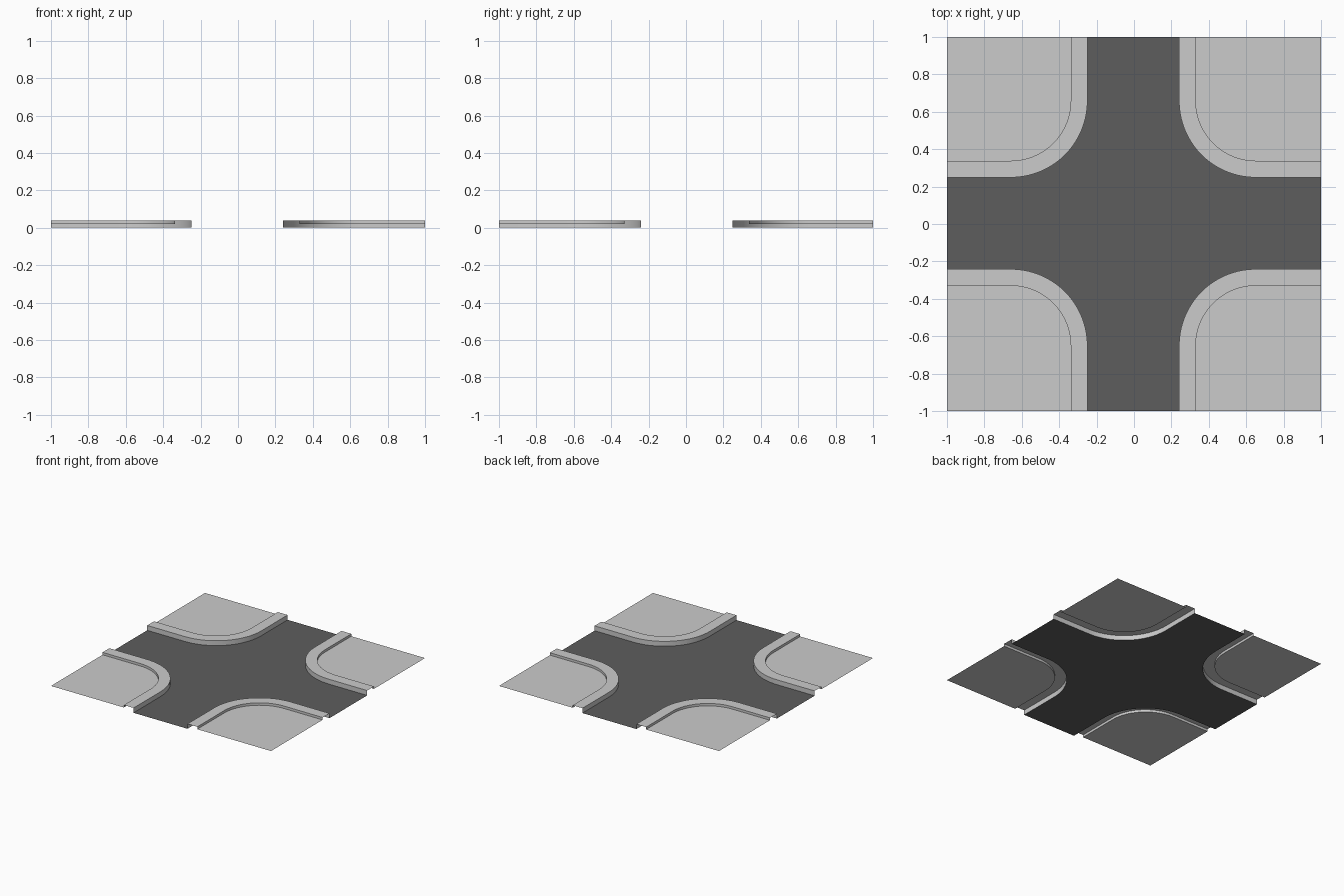
import bpy
from math import cos, sin, pi, radians

if "Cube" in bpy.data.objects:
    bpy.data.objects.remove(bpy.data.objects["Cube"])

SHIFT = (-0.004, 0.004)      # the crossing sits slightly off centre
ARC_C, STEPS = 0.655, 20     # corner arc centre and segments
D_OUT, D_IN = 0.245, 0.334   # kerb faces, measured from the road centre line
Z_KERB, Z_PAVE = 0.04, 0.02


def clamp(v):
    return max(-1.0, min(1.0, v))


def corner_path(d, k):
    """Kerb line at offset d, in the quadrant turned by k quarter turns."""
    r = ARC_C - d
    pts = [(1.1, d)]
    for i in range(STEPS + 1):
        a = 1.5 * pi - 0.5 * pi * i / STEPS
        pts.append((ARC_C + r * cos(a), ARC_C + r * sin(a)))
    pts.append((d, 1.1))
    for _ in range(k):
        pts = [(-y, x) for x, y in pts]
    return [(clamp(x + SHIFT[0]), clamp(y + SHIFT[1])) for x, y in pts]


def make_object(name, verts, faces, mat=None):
    me = bpy.data.meshes.new(name)
    me.from_pydata(verts, [], faces)
    me.update()
    ob = bpy.data.objects.new(name, me)
    bpy.context.collection.objects.link(ob)
    if mat:
        me.materials.append(mat)
    return ob


# road surface: one flat cross-shaped sheet
asphalt = bpy.data.materials.new("asphalt")
asphalt.diffuse_color = (0.11, 0.11, 0.11, 1)
asphalt.use_nodes = True
asphalt.node_tree.nodes["Principled BSDF"].inputs["Base Color"].default_value = asphalt.diffuse_color
outline = [(x, y, 0) for k in range(4) for x, y in corner_path(D_OUT, k)]
make_object("road", outline, [list(range(len(outline)))], asphalt)

# raised kerb and sunken pavement in each corner
profile = [(D_OUT, 0), (D_OUT, Z_KERB), (D_IN, Z_KERB), (D_IN, Z_PAVE)]
for k in range(4):
    verts = [(x, y, z) for d, z in profile for x, y in corner_path(d, k)]
    n = STEPS + 3
    faces = [(j * n + i, (j + 1) * n + i, (j + 1) * n + i + 1, j * n + i + 1)
             for j in range(3) for i in range(n - 1)]
    kerb = make_object(f"kerb_{k + 1}", verts, faces)
    bpy.ops.object.select_all(action='DESELECT')
    kerb.select_set(True)
    bpy.context.view_layer.objects.active = kerb
    bpy.ops.object.shade_smooth_by_angle(angle=radians(30))

    sx, sy = [(1, 1), (-1, 1), (-1, -1), (1, -1)][k]
    edge = corner_path(D_IN, k) + [(sx, sy)]
    make_object(f"pavement_{k + 1}", [(x, y, Z_PAVE) for x, y in edge],
                [list(reversed(range(len(edge))))])
